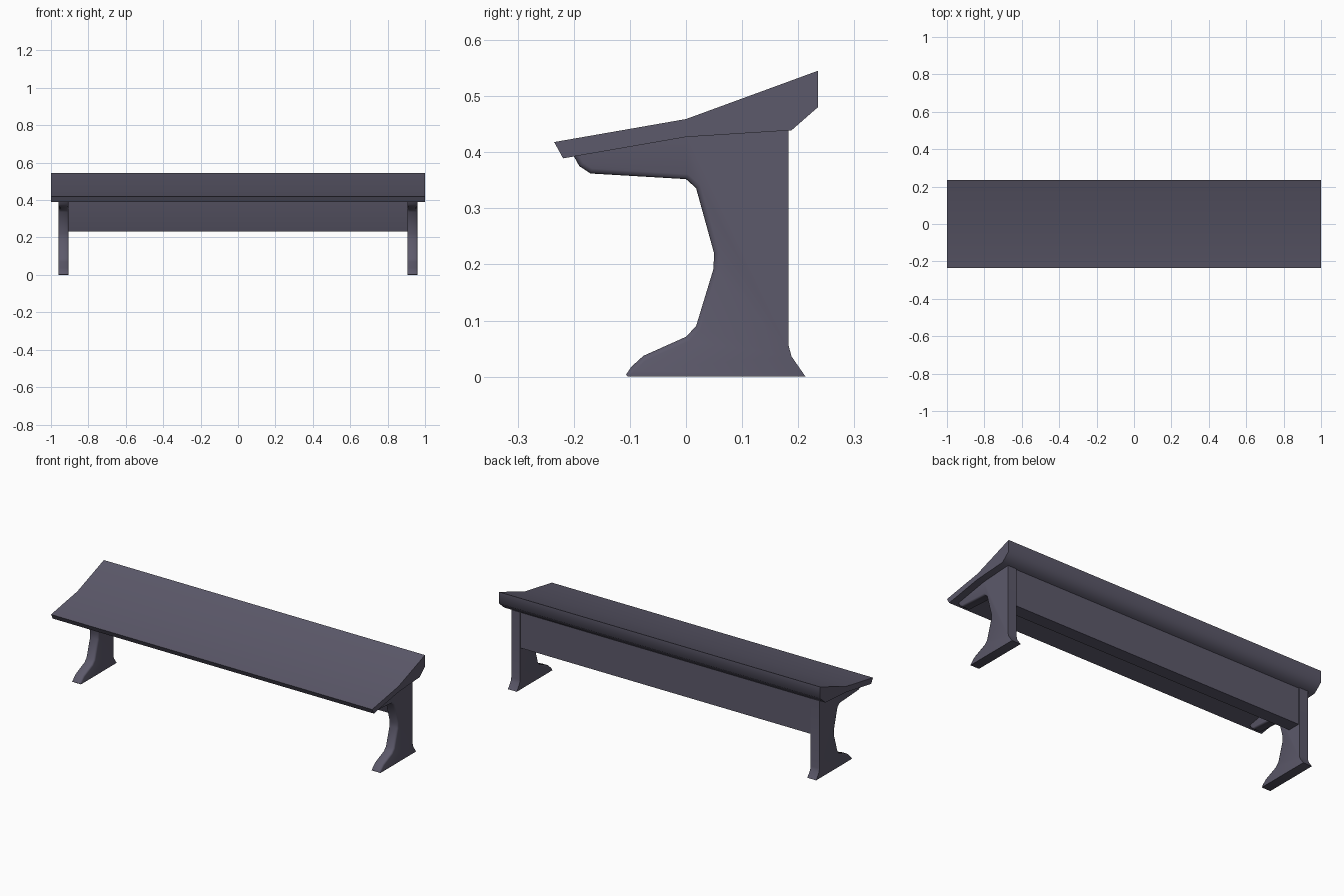
import bpy, bmesh, math

if "Cube" in bpy.data.objects:
    bpy.data.objects.remove(bpy.data.objects["Cube"], do_unlink=True)

# Single slate grey finish
slate = bpy.data.materials.new("slate_grey")
slate.use_nodes = True
colour = (0.107, 0.10, 0.145, 1)
slate.diffuse_color = colour
bsdf = next(n for n in slate.node_tree.nodes if n.type == 'BSDF_PRINCIPLED')
bsdf.inputs["Base Color"].default_value = colour
bsdf.inputs["Roughness"].default_value = 0.7


def extrude_profile(name, profile, x0, x1, soften=None):
    """Extrude a (y, z) outline from x0 to x1; soften picks edges to round."""
    bm = bmesh.new()
    face = bm.faces.new([bm.verts.new((x0, y, z)) for y, z in profile])
    new = bmesh.ops.extrude_face_region(bm, geom=[face])["geom"]
    moved = [v for v in new if isinstance(v, bmesh.types.BMVert)]
    bmesh.ops.translate(bm, verts=moved, vec=(x1 - x0, 0, 0))
    bmesh.ops.recalc_face_normals(bm, faces=bm.faces)
    if soften:
        rim = [e for e in bm.edges
               if abs(e.verts[0].co.x - e.verts[1].co.x) < 1e-5
               and soften((e.verts[0].co + e.verts[1].co) / 2)]
        bmesh.ops.bevel(bm, geom=rim, offset=0.009, segments=2,
                        profile=0.5, affect='EDGES')
    mesh = bpy.data.meshes.new(name)
    bm.to_mesh(mesh)
    bm.free()
    mesh.materials.append(slate)
    obj = bpy.data.objects.new(name, mesh)
    bpy.context.collection.objects.link(obj)
    bpy.ops.object.select_all(action='DESELECT')
    obj.select_set(True)
    bpy.context.view_layer.objects.active = obj
    bpy.ops.object.shade_smooth_by_angle(angle=math.radians(55))
    return obj


# Sloping top slab
top = [(-.235, .418), (0, .459), (.235, .545), (.235, .48),
       (.188, .439), (0, .427), (-.219, .389)]
extrude_profile("desk_top", top, -1, 1)

# Legs: forward arm under the slab, waisted post, splayed foot
leg = [(-.2, .393), (-.19, .375), (-.17, .362), (0, .352), (.018, .336),
       (.05, .22), (.049, .192), (.018, .09), (0, .071), (-.076, .037),
       (-.098, .017), (-.107, .003), (-.104, 0), (.213, 0), (.188, .036),
       (.183, .055), (.183, .439), (0, .427)]


def front_contour(mid):
    return mid.y < .1 and .01 < mid.z < .39


for side, name in ((1, "left_leg"), (-1, "right_leg")):
    extrude_profile(name, leg, side * .905, side * .96, front_contour)

# Rear panel bracing the legs, its front leaning forward towards the top
panel = [(.105, .233), (.178, .233), (.178, .438), (.05, .43), (.07, .33)]
extrude_profile("back_panel", panel, -.906, .906)
